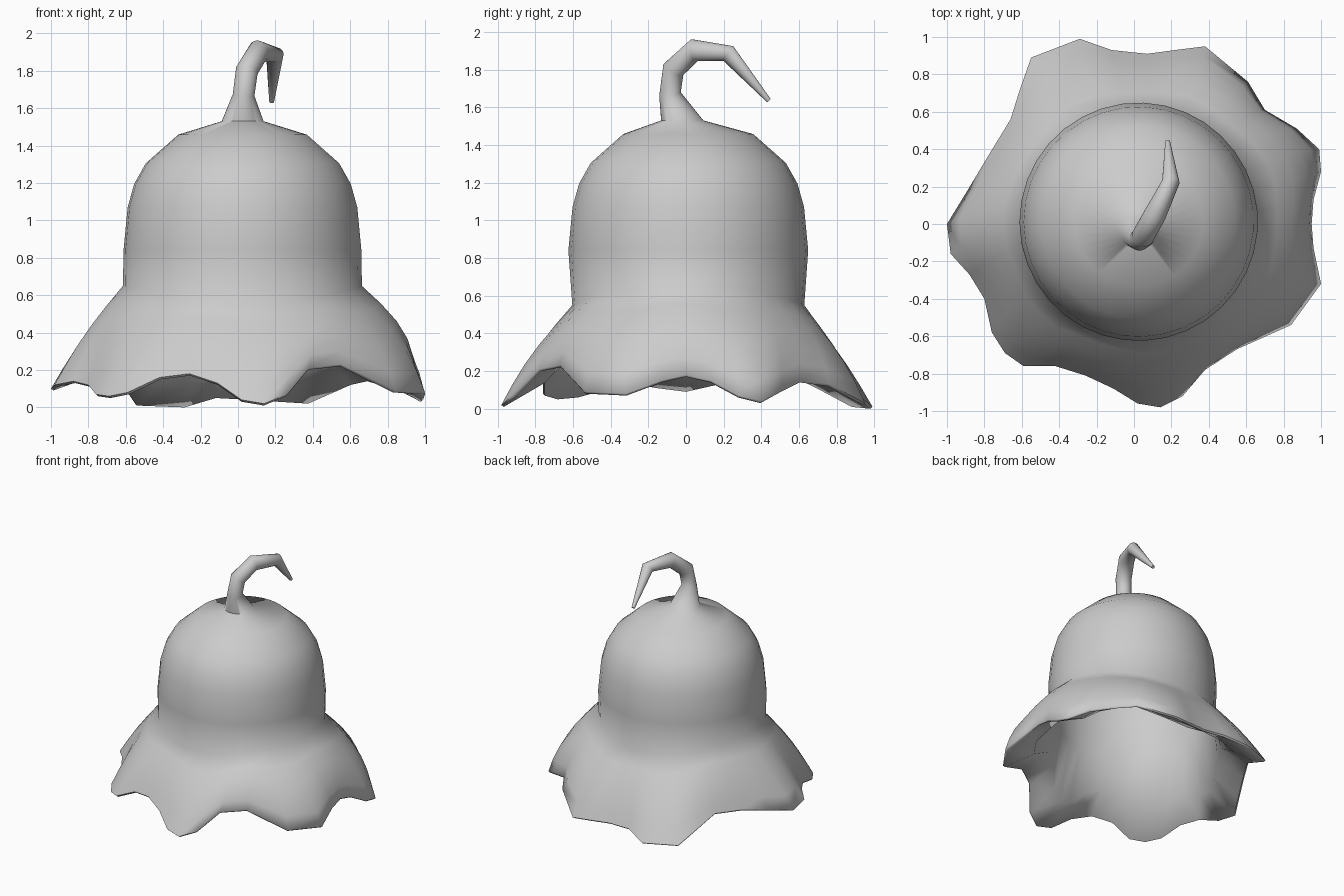
import bpy
import bmesh
import math
from mathutils import Vector

cube = bpy.data.objects.get("Cube")
if cube:
    bpy.data.objects.remove(cube, do_unlink=True)

grey = bpy.data.materials.new("plain grey")
grey.use_nodes = True
grey.diffuse_color = (0.6, 0.6, 0.6, 1)
grey.node_tree.nodes["Principled BSDF"].inputs["Base Color"].default_value = grey.diffuse_color


def skin_rings(name, rings):
    """Join a list of equal vertex rings into one closed object."""
    bm = bmesh.new()
    loops = [[bm.verts.new(point) for point in ring] for ring in rings]
    count = len(loops[0])
    for lower, upper in zip(loops, loops[1:]):
        for i in range(count):
            j = (i + 1) % count
            bm.faces.new((lower[i], lower[j], upper[j], upper[i]))
    for loop in (loops[0], loops[-1]):
        tip = bm.verts.new(sum((v.co for v in loop), Vector()) / count)
        for i in range(count):
            bm.faces.new((loop[i], loop[(i + 1) % count], tip))
    bmesh.ops.recalc_face_normals(bm, faces=bm.faces)
    mesh = bpy.data.meshes.new(name)
    bm.to_mesh(mesh)
    bm.free()
    mesh.materials.append(grey)
    obj = bpy.data.objects.new(name, mesh)
    bpy.context.collection.objects.link(obj)
    return obj


# Wavy petal hem, counter-clockwise from the left side, in hundredths
hem = [(100, 28, 6), (99, 40, 3), (87, 51, 9), (70, 61, 14), (61, 76, 12),
       (38, 95, 2), (22, 93, 3), (7, 91, 4), (-12, 93, 5), (-29, 99, 0),
       (-55, 89, 1), (-61, 72, 10), (-66, 56, 18), (-77, 38, 17),
       (-89, 18, 13), (-100, 0, 9), (-98, -16, 11), (-88, -27, 13),
       (-80, -40, 11), (-76, -58, 6), (-69, -69, 5), (-59, -76, 7),
       (-42, -76, 15), (-26, -81, 17), (-11, -88, 12), (2, -96, 3),
       (14, -98, 1), (26, -92, 6), (38, -78, 20), (55, -67, 22),
       (84, -54, 8), (100, -32, 7), (96, -13, 14), (95, 0, 17), (96, 13, 14)]
hem = [Vector(p) / 100 for p in hem]
sides = len(hem)
start = math.atan2(hem[0].y, hem[0].x)
angles = [start + math.tau * i / sides for i in range(sides)]


def dome_ring(radius, z, oval=0, tilt=0):
    """Ring about the dome axis; oval and tilt make the sides wider and higher."""
    ring = []
    for a in angles:
        r = radius + oval * math.cos(2 * a)
        ring.append(Vector((0.025 + r * math.cos(a), 0.012 + r * math.sin(a),
                            z + tilt * math.cos(2 * a))))
    return ring


def hem_ring(scale, lift):
    """Hem outline drawn in towards the axis and raised."""
    return [Vector((p.x * scale, p.y * scale, p.z + lift)) for p in hem]


# Hollow inside, from the top down to the underside of the brim
wall = 0.025
profile = ((0.637, 0.84), (0.615, 1.07), (0.58, 1.195), (0.518, 1.305), (0.345, 1.458))
rings = [dome_ring(0.1, 1.5)]
rings += [dome_ring(r - wall, z - wall / 2) for r, z in reversed(profile)]
rings += [dome_ring(0.602, 0.6, 0.012, 0.03), hem_ring(0.76, 0.13)]

# Thin lip and outer brim, flowing from the hem up to the waist
outer_hem = hem_ring(1, 0.01)
waist = dome_ring(0.628, 0.6, 0.012, 0.05)
rings += [hem_ring(0.987, 0), outer_hem]
for t in (0.8, 0.6, 0.4, 0.2):
    ring = []
    for a, top, low in zip(angles, waist, outer_hem):
        swell = math.sin(math.pi * t) * (0.025 + 0.05 * max(0, math.cos(a)))
        ring.append(top.lerp(low, t) + swell * Vector((math.cos(a), math.sin(a), 0)))
    rings.append(ring)
rings.append(waist)

# Outer dome
rings += [dome_ring(r, z) for r, z in profile]

# Curled stem growing out of the dome: centre and radius along the path
path = [((0.025, -0.02, 1.53), 0.112), ((0.03, -0.085, 1.67), 0.058),
        ((0.047, -0.067, 1.80), 0.06), ((0.11, 0.045, 1.903), 0.06),
        ((0.197, 0.225, 1.885), 0.047), ((0.18, 0.44, 1.635), 0.013)]
centres = [Vector(place) for place, radius in path]
for i, (centre, (place, radius)) in enumerate(zip(centres, path)):
    after = centres[min(i + 1, len(path) - 1)]
    tangent = (after - centres[i - 1]).normalized() if i else Vector((0, 0, 1))
    across = Vector((1, 0, 0))
    across = (across - tangent * across.dot(tangent)).normalized()
    other = tangent.cross(across)
    rings.append([centre + radius * (across * math.cos(a) + other * math.sin(a))
                  for a in angles])

hat = skin_rings("bell_hat", rings)
bpy.ops.object.select_all(action="DESELECT")
hat.select_set(True)
bpy.context.view_layer.objects.active = hat
bpy.ops.object.shade_smooth_by_angle(angle=math.radians(68))
